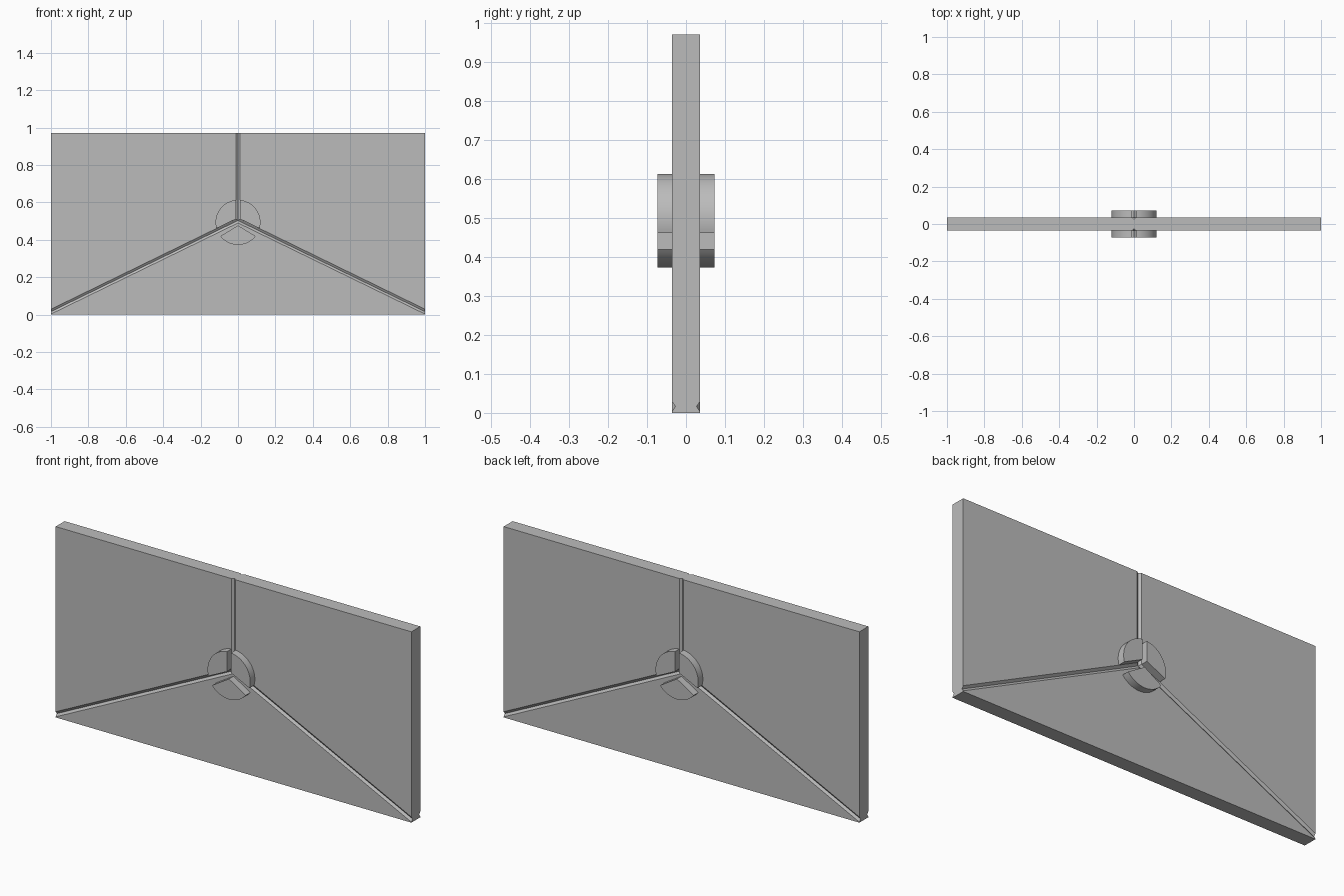
import bpy, bmesh, math

if "Cube" in bpy.data.objects:
    bpy.data.objects.remove(bpy.data.objects["Cube"])

grey = bpy.data.materials.new("plain grey")
grey.diffuse_color = (0.5, 0.5, 0.5, 1)
grey.use_nodes = True
grey.node_tree.nodes["Principled BSDF"].inputs["Base Color"].default_value = grey.diffuse_color

T, DEPTH, FACE = 0.036, 0.009, 0.073   # half thickness, groove depth, hub face
H = 0.97                               # panel height


def make_object(name, bm):
    bmesh.ops.remove_doubles(bm, verts=bm.verts, dist=1e-5)
    bmesh.ops.recalc_face_normals(bm, faces=bm.faces)
    mesh = bpy.data.meshes.new(name)
    bm.to_mesh(mesh)
    bm.free()
    mesh.materials.append(grey)
    ob = bpy.data.objects.new(name, mesh)
    bpy.context.collection.objects.link(ob)
    return ob


def loft(bm, loops, skip=()):
    """Join matching loops, cap both ends; skip = (band, edge) left open."""
    rings = [[bm.verts.new((x, y, z)) for x, z in pts] for pts, y in loops]
    n = len(rings[0])
    for b, (r, s) in enumerate(zip(rings, rings[1:])):
        for i in range(n):
            if (b, i) not in skip:
                j = (i + 1) % n
                bm.faces.new((r[i], r[j], s[j], s[i]))
    bm.faces.new(rings[0])
    bm.faces.new(rings[-1])


def mirror(pts):
    return [(-x, z) for x, z in pts]


# Panel: three fields whose faces slope in to shared V-groove lines
hub = (0, 0.503)
low_core = [hub, (1, 0.016), (1, 0), (-1, 0), (-1, 0.016)]
low_face = [(0, 0.490), (1, 0.003), (1, 0), (-1, 0), (-1, 0.003)]
side_core = [hub, (1, 0.016), (1, H), (0, H)]
side_face = [(0.012, 0.511), (1, 0.029), (1, H), (0.012, H)]
bm = bmesh.new()
for core, face, shared in ((low_core, low_face, (0, 4)),
                           (side_core, side_face, (0, 3)),
                           (mirror(side_core), mirror(side_face), (0, 3))):
    loft(bm, [(face, -T), (core, -T + DEPTH), (core, T - DEPTH), (face, T)],
         skip=[(1, e) for e in shared])
make_object("grooved_panel", bm)


# Hub discs: three raised segments on each side of the panel
def segment(apex, a0, a1, steps=20):
    arc = [math.radians(a0 + (a1 - a0) * i / steps) for i in range(steps + 1)]
    return [apex] + [(0.12 * math.cos(a), 0.493 + 0.12 * math.sin(a)) for a in arc]


upper = segment((0.012, 0.511), -15.5, 84.3)
lower = segment((0, 0.477), -142, -38)
for side, s in (("front", -1), ("back", 1)):
    for part, pts in (("right", upper), ("left", mirror(upper)), ("lower", lower)):
        bm = bmesh.new()
        loft(bm, [(pts, s * (T - 0.002)), (pts, s * FACE)])
        ob = make_object(f"{side}_{part}_hub_segment", bm)
        bpy.ops.object.select_all(action='DESELECT')
        ob.select_set(True)
        bpy.context.view_layer.objects.active = ob
        bpy.ops.object.shade_smooth_by_angle(angle=math.radians(30))
